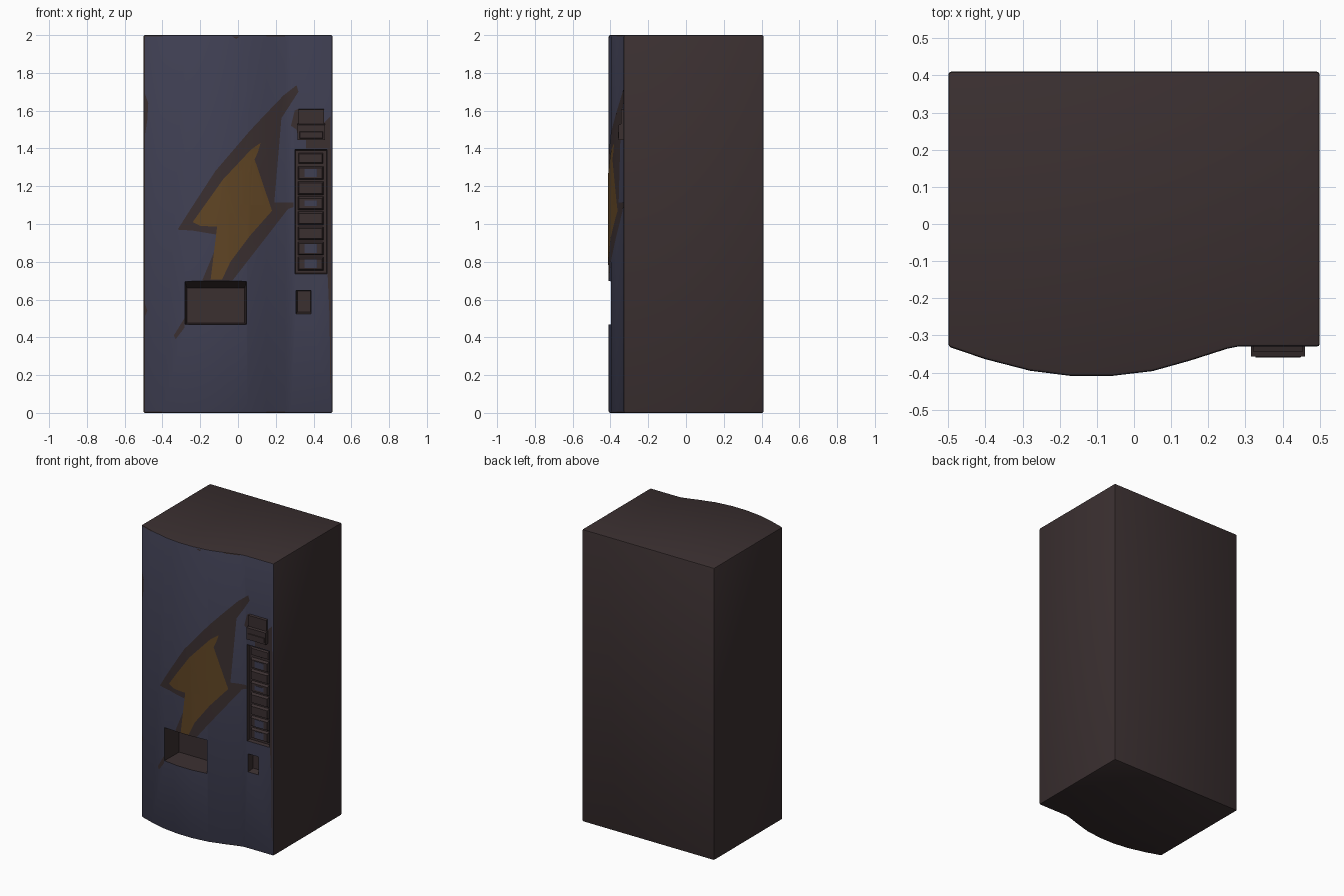
import bpy, bmesh

cube = bpy.data.objects.get("Cube")
if cube:
    bpy.data.objects.remove(cube, do_unlink=True)


def material(name, rgb):
    m = bpy.data.materials.new(name)
    m.use_nodes = True
    m.diffuse_color = (*rgb, 1)
    m.node_tree.nodes["Principled BSDF"].inputs["Base Color"].default_value = (*rgb, 1)
    return m


BROWN = material("dark brown metal", (0.043, 0.029, 0.030))
BLUE = material("dusty blue paint", (0.050, 0.050, 0.086))
ORANGE = material("burnt orange paint", (0.118, 0.060, 0.018))

HEIGHT, BACK, FLAT = 2.0, 0.41, -0.33
# Bowed front seen from above, left to right
FRONT = [(-0.5, FLAT), (-0.4, -0.364), (-0.28, -0.395), (-0.17, -0.409), (-0.06, -0.409),
         (0.05, -0.396), (0.15, -0.368), (0.25, -0.336), (0.28, FLAT), (0.5, FLAT)]


def surface_y(x):
    for (xa, ya), (xb, yb) in zip(FRONT, FRONT[1:]):
        if x <= xb:
            return ya + (yb - ya) * (x - xa) / (xb - xa)
    return FLAT


def add_object(name, bm, mats):
    mesh = bpy.data.meshes.new(name)
    bm.to_mesh(mesh)
    bm.free()
    obj = bpy.data.objects.new(name, mesh)
    bpy.context.collection.objects.link(obj)
    for m in mats:
        mesh.materials.append(m)
    return obj


def activate(obj):
    bpy.ops.object.select_all(action="DESELECT")
    obj.select_set(True)
    bpy.context.view_layer.objects.active = obj


def block(name, front, y_front, back, y_back, mat=BROWN):
    """Solid between two upright rectangles given as x0, x1, z0, z1."""
    bm = bmesh.new()
    rings = []
    for (x0, x1, z0, z1), y in ((front, y_front), (back, y_back)):
        rings.append([bm.verts.new((x, y, z)) for x, z in ((x0, z0), (x1, z0), (x1, z1), (x0, z1))])
    f, b = rings
    bm.faces.new(f)
    bm.faces.new(b[::-1])
    for i in range(4):
        j = (i + 1) % 4
        bm.faces.new((f[j], f[i], b[i], b[j]))
    bmesh.ops.recalc_face_normals(bm, faces=bm.faces)
    return add_object(name, bm, [mat])


def paint(name, outline, mat, lift=0.002):
    """Thin painted shape that follows the bowed front."""
    bm = bmesh.new()
    bm.faces.new([bm.verts.new((x, 0, z)) for x, z in outline])
    bmesh.ops.triangulate(bm, faces=bm.faces[:], ngon_method="EAR_CLIP")
    for x, _ in FRONT[1:-1]:
        bmesh.ops.bisect_plane(bm, geom=bm.verts[:] + bm.edges[:] + bm.faces[:],
                               plane_co=(x, 0, 0), plane_no=(1, 0, 0))
    for v in bm.verts:
        v.co.y = surface_y(v.co.x) - lift
    bm.normal_update()
    bmesh.ops.reverse_faces(bm, faces=[f for f in bm.faces if f.normal.y > 0])
    obj = add_object(name, bm, [mat])
    activate(obj)
    bpy.ops.object.shade_smooth_by_angle(angle=0.5)
    return obj


# Cabinet: extruded plan with softened edges
bm = bmesh.new()
plan = FRONT + [(0.5, BACK), (-0.5, BACK)]
base = bm.faces.new([bm.verts.new((x, y, 0)) for x, y in plan])
top = bmesh.ops.extrude_face_region(bm, geom=[base])["geom"]
bmesh.ops.translate(bm, vec=(0, 0, HEIGHT), verts=[v for v in top if isinstance(v, bmesh.types.BMVert)])
bmesh.ops.recalc_face_normals(bm, faces=bm.faces)
cabinet = add_object("cabinet", bm, [BROWN, BLUE])
bevel = cabinet.modifiers.new("soft edges", "BEVEL")
bevel.width, bevel.segments = 0.008, 2
bevel.limit_method, bevel.angle_limit = "ANGLE", 0.8

# Recesses: delivery pocket, button panel, coin return
cutters = [
    block("pocket_cutter", (-0.283, 0.046, 0.468, 0.702), -0.42, (-0.27, 0.035, 0.475, 0.66), -0.25),
    block("panel_cutter", (0.295, 0.475, 0.73, 1.40), -0.36, (0.305, 0.468, 0.74, 1.39), -0.305),
    block("return_cutter", (0.303, 0.387, 0.52, 0.65), -0.35, (0.315, 0.385, 0.535, 0.645), -0.285),
]
for cutter in cutters:
    cutter.hide_render = True
    cut = cabinet.modifiers.new("recess", "BOOLEAN")
    cut.object, cut.operation, cut.solver = cutter, "DIFFERENCE", "EXACT"
activate(cabinet)
for name in [m.name for m in cabinet.modifiers]:
    bpy.ops.object.modifier_apply(modifier=name)
for cutter in cutters:
    bpy.data.objects.remove(cutter, do_unlink=True)

# Blue paint only on the outer front skin
for p in cabinet.data.polygons:
    on_skin = abs(p.center.y - surface_y(p.center.x)) < 0.004
    p.material_index = 1 if on_skin and p.normal.y < -0.88 else 0
bpy.ops.object.shade_smooth_by_angle(angle=0.5)

# Lightning bolt with dark border, ending at the pocket
paint("bolt_border", [
    (0.31, 1.735), (0.24, 1.68), (0.13, 1.565), (0.06, 1.49), (-0.12, 1.28), (-0.25, 1.08),
    (-0.32, 0.97), (-0.24, 0.965), (-0.09, 0.94), (-0.19, 0.70), (-0.03, 0.70), (0.01, 0.80),
    (0.18, 0.97), (0.265, 1.08), (0.295, 1.09), (0.295, 1.115), (0.18, 1.115), (0.05, 1.16),
    (0.16, 1.395), (0.22, 1.545), (0.32, 1.70)], BROWN)
paint("bolt_fill", [
    (0.12, 1.43), (0.07, 1.395), (-0.08, 1.235), (-0.24, 1.01), (-0.2, 0.99), (0.01, 0.98),
    (0.01, 0.95), (-0.04, 0.94), (-0.145, 0.705), (-0.085, 0.705), (-0.04, 0.80), (0.065, 0.94),
    (0.18, 1.07), (0.15, 1.10), (-0.07, 1.105), (-0.06, 1.13), (0, 1.145), (0.105, 1.38)],
    ORANGE, 0.004)
paint("bolt_tail", [(-0.33, 0.39), (-0.34, 0.41), (-0.284, 0.50), (-0.284, 0.45)], BROWN)

# Worn patches where the paint has flaked
worn = [
    [(0.28, 1.52), (0.30, 1.60), (0.32, 1.61), (0.32, 1.45), (0.31, 1.50)],
    [(0.36, 1.40), (0.36, 1.45), (0.46, 1.46), (0.46, 1.54), (0.49, 1.57), (0.49, 1.40)],
    [(0.489, 0.1), (0.485, 0.5), (0.475, 0.72), (0.475, 1.4), (0.493, 1.4), (0.493, 0.1)],
    [(-0.493, 1.47), (-0.48, 1.55), (-0.475, 1.64), (-0.493, 1.69)],
    [(-0.493, 0.51), (-0.48, 0.54), (-0.493, 0.58)],
    [(-0.03, 1.992), (-0.01, 1.98), (0.01, 1.992)],
]
for i, outline in enumerate(worn):
    paint(f"worn_patch_{i + 1}", outline, BROWN)

# Coin unit: sloped upper plate over a lower lip with a slot
upper = block("coin_plate", (0.32, 0.455, 1.53, 1.605), -0.343, (0.32, 0.455, 1.53, 1.61), -0.325)
lower = block("coin_lip", (0.315, 0.46, 1.445, 1.525), -0.357, (0.315, 0.46, 1.445, 1.535), -0.325)
block("coin_slot", (0.328, 0.448, 1.455, 1.487), -0.360, (0.325, 0.451, 1.452, 1.49), -0.355)

# Button column, some buttons keeping a fleck of blue
PITCH, FLECKED = 0.08, {0: 0.032, 1: 0.034, 4: 0.02, 6: 0.03}
for row in range(7):
    z = 0.75 + PITCH * row
    block(f"button_{row + 1}", (0.324, 0.446, z + 0.012, z + 0.066), -0.322,
          (0.318, 0.452, z + 0.004, z + 0.076), -0.303)
    if row in FLECKED:
        h, mid = FLECKED[row] * 0.7, z + 0.04
        block(f"button_fleck_{row + 1}", (0.355, 0.415, mid - h, mid + h), -0.324,
              (0.35, 0.42, mid - h, mid + h), -0.321, BLUE)
block("button_column_cap", (0.324, 0.446, 1.325, 1.37), -0.315, (0.318, 0.452, 1.318, 1.378), -0.303)
